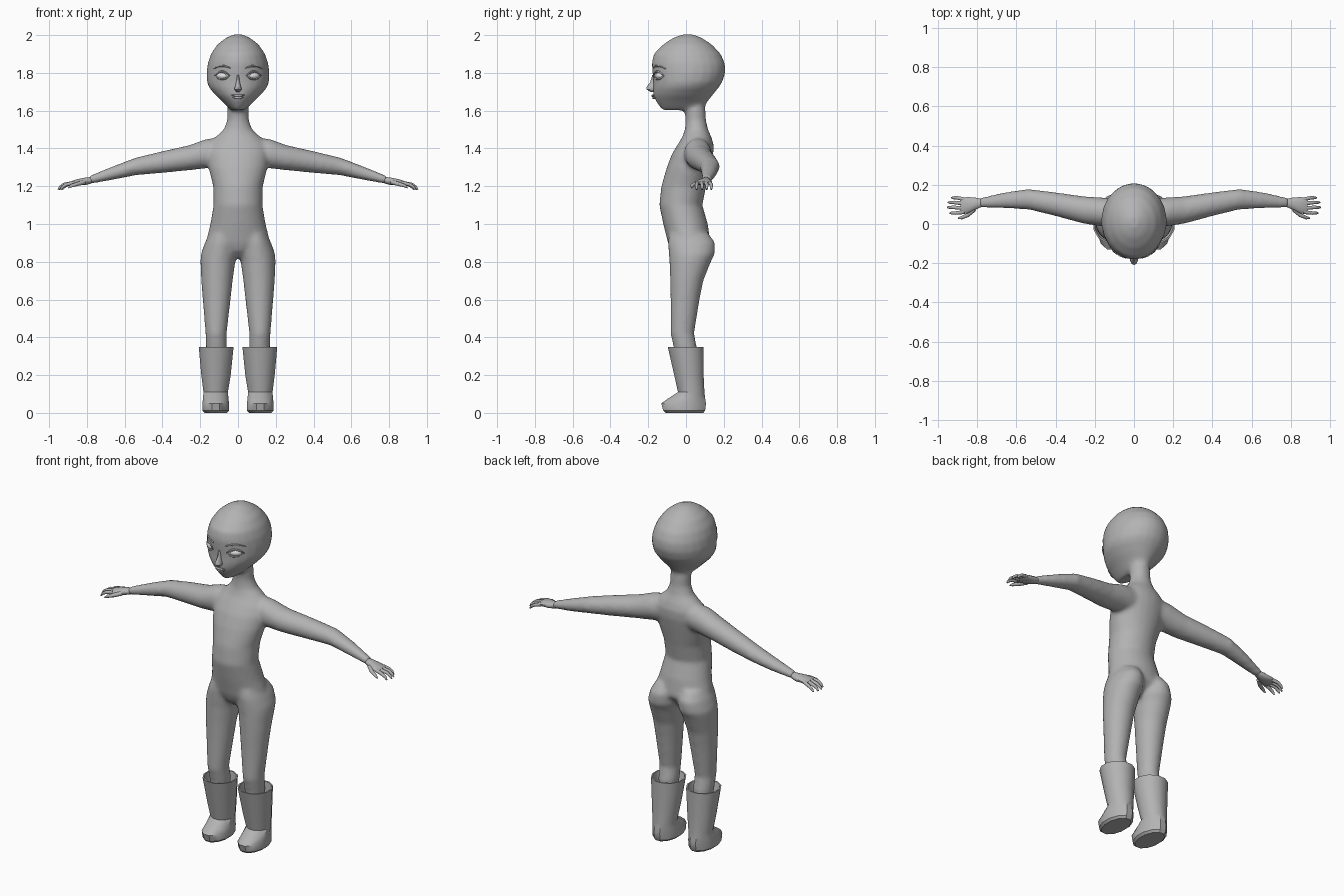
import bpy, bmesh, math
from mathutils import Vector, Matrix


def material(name, v):
    m = bpy.data.materials.new(name)
    m.diffuse_color = (v, v, v, 1)
    return m


GREY = material("matte grey", 0.45)
LIGHT = material("eye white", 0.85)


def skin_rings(bm, rings):
    """Bridge a list of point rings and close both ends."""
    vs = [[bm.verts.new(p) for p in r] for r in rings]
    n = len(vs[0])
    for a, b in zip(vs, vs[1:]):
        for i in range(n):
            bm.faces.new((a[i], a[(i + 1) % n], b[(i + 1) % n], b[i]))
    bm.faces.new(vs[0][::-1])
    bm.faces.new(vs[-1])


def ellipse(u0, u1, v0, v1, n):
    for i in range(n):
        a = 2 * math.pi * (i + 0.5) / n
        yield ((u0 + u1) / 2 + (u1 - u0) / 2 * math.cos(a),
               (v0 + v1) / 2 + (v1 - v0) / 2 * math.sin(a))


def loft_z(bm, rows, side=1, n=24):
    """Rows are (z, x0, x1, y0, y1)."""
    skin_rings(bm, [[(side * x, y, r[0]) for x, y in ellipse(*r[1:], n)] for r in rows])


def loft_x(bm, rows, side=1, n=20):
    """Rows are (x, y0, y1, z0, z1)."""
    skin_rings(bm, [[(side * r[0], y, z) for y, z in ellipse(*r[1:], n)] for r in rows])


def tube(bm, pts, radii, n=8):
    pts = [Vector(p) for p in pts]
    rings = []
    for i, p in enumerate(pts):
        d = pts[min(i + 1, len(pts) - 1)] - pts[max(i - 1, 0)]
        q = d.to_track_quat('Z', 'Y')
        rings.append([p + q @ Vector((x, y, 0))
                      for x, y in ellipse(-radii[i], radii[i], -radii[i], radii[i], n)])
    skin_rings(bm, rings)


def finish(name, bm, mat=GREY, angle=None):
    bmesh.ops.recalc_face_normals(bm, faces=bm.faces[:])
    me = bpy.data.meshes.new(name)
    bm.to_mesh(me)
    bm.free()
    ob = bpy.data.objects.new(name, me)
    bpy.context.collection.objects.link(ob)
    me.materials.append(mat)
    me.polygons.foreach_set("use_smooth", [True] * len(me.polygons))
    if angle:
        bpy.ops.object.select_all(action='DESELECT')
        ob.select_set(True)
        bpy.context.view_layer.objects.active = ob
        bpy.ops.object.shade_smooth_by_angle(angle=math.radians(angle))
    return ob


# Profiles: z, half width, front y, back y
HEAD = [(1.603, .035, -.125, .08), (1.62, .055, -.14, .10), (1.65, .085, -.16, .115),
        (1.68, .118, -.173, .14), (1.72, .152, -.176, .172), (1.75, .165, -.174, .192),
        (1.80, .167, -.178, .209), (1.85, .161, -.182, .207), (1.90, .144, -.172, .185),
        (1.95, .110, -.122, .138), (1.985, .065, -.07, .085), (2.003, .025, -.02, .04)]
TORSO = [(.82, .03, -.04, .06), (.86, .10, -.08, .10), (.90, .172, -.096, .13),
         (1.0, .147, -.121, .116), (1.1, .130, -.142, .087), (1.2, .132, -.131, .107),
         (1.3, .157, -.102, .13), (1.37, .165, -.075, .145), (1.42, .155, -.045, .147),
         (1.46, .120, -.02, .135), (1.5, .076, -.006, .117), (1.55, .057, -.002, .106),
         (1.6, .057, -.008, .104), (1.68, .05, 0, .09)]
LEG = [(.95, .02, .15, -.09, .12), (.90, .008, .176, -.096, .155), (.84, .003, .197, -.091, .153),
       (.80, .014, .199, -.088, .132), (.70, .028, .195, -.084, .092), (.60, .039, .187, -.082, .072),
       (.42, .060, .172, -.082, .043), (.35, .058, .170, -.066, .057), (.20, .075, .155, -.04, .06)]
ARM = [(.08, 0, .13, 1.31, 1.46), (.17, -.012, .136, 1.294, 1.45), (.26, .002, .142, 1.284, 1.417),
       (.40, .04, .162, 1.27, 1.386), (.54, .074, .179, 1.258, 1.352), (.66, .08, .162, 1.234, 1.307),
       (.79, .083, .133, 1.211, 1.254)]
PALM = [(.775, .088, .128, 1.214, 1.25), (.81, .072, .136, 1.205, 1.246),
        (.85, .052, .139, 1.205, 1.238), (.875, .05, .136, 1.205, 1.23), (.885, .058, .128, 1.21, 1.225)]
BOOT = [(0, .058, .178, -.112, .095), (.012, .045, .191, -.125, .105), (.05, .045, .191, -.135, .11),
        (.075, .048, .188, -.10, .105), (.11, .051, .185, -.045, .10), (.20, .036, .197, -.065, .096),
        (.35, .020, .211, -.10, .096), (.35, .028, .203, -.092, .088), (.27, .045, .188, -.07, .08)]

# Body: head, torso, legs and arms fused into one skin
bm = bmesh.new()
for prof in (HEAD, TORSO):
    loft_z(bm, [(z, -w, w, a, b) for z, w, a, b in prof])
for s in (1, -1):
    loft_z(bm, LEG, s)
    loft_x(bm, ARM, s)
body = finish("body", bm)
mod = body.modifiers.new("fuse", 'REMESH')
mod.mode = 'VOXEL'
mod.voxel_size = 0.011
mod.use_smooth_shade = True
mod = body.modifiers.new("soften", 'SMOOTH')
mod.factor = 0.5
mod.iterations = 8


def face_point(x, z, out=0.0):
    """Point on the front of the head."""
    for a, b in zip(HEAD, HEAD[1:]):
        if a[0] <= z <= b[0]:
            t = (z - a[0]) / (b[0] - a[0])
            w, f, k = (a[i] + t * (b[i] - a[i]) for i in (1, 2, 3))
            c, r = (f + k) / 2, (k - f) / 2
            return Vector((x, c - r * math.sqrt(max(0, 1 - (x / w) ** 2)) - out, z))


# Hands, boots, eyes, lids and brows on each side
for s, tag in ((1, "left"), (-1, "right")):
    bm = bmesh.new()
    loft_x(bm, PALM, s, 12)
    for y0, y1, tip in ((.125, .134, .932), (.104, .110, .948), (.081, .085, .952), (.061, .056, .940)):
        tube(bm, [(s * .865, y0, 1.219), (s * (tip - .03), y1, 1.209),
                  (s * (tip - .01), y1, 1.196), (s * tip, y1, 1.182)], (.011, .0095, .008, .004))
    tube(bm, [(s * .815, .075, 1.222), (s * .85, .045, 1.212), (s * .88, .032, 1.203),
              (s * .898, .030, 1.192)], (.013, .011, .009, .004))
    finish(tag + "_hand", bm, angle=50)

    bm = bmesh.new()
    loft_z(bm, BOOT, s, 12)
    finish(tag + "_boot", bm, angle=32)

    bm = bmesh.new()
    mat = (Matrix.Translation(face_point(s * .083, 1.785, -.012))
           @ Matrix.Rotation(s * math.radians(30), 4, 'Z') @ Matrix.Diagonal((.034, .017, .019, 1)))
    bmesh.ops.create_uvsphere(bm, u_segments=16, v_segments=10, radius=1, matrix=mat)
    finish(tag + "_eye", bm, LIGHT)

    bm = bmesh.new()
    for sign, rise in ((1, .023), (-1, .019)):
        pts = [face_point(s * (.083 + .039 * u), 1.785 + sign * rise * (1 - u * u), .001)
               for u in (-1, -.6, -.2, .2, .6, 1)]
        tube(bm, pts, (.002, .004, .005, .005, .005, .003), 6)
    finish(tag + "_eyelids", bm)

    bm = bmesh.new()
    pts = [face_point(s * x, z) for x, z in ((.04, 1.826), (.07, 1.836), (.10, 1.836), (.128, 1.822))]
    tube(bm, pts, (.003, .005, .004, .002), 6)
    finish(tag + "_brow", bm)

# Nose
bm = bmesh.new()
loft_z(bm, [(1.70, -.010, .010, -.188, -.15), (1.713, -.021, .021, -.210, -.14),
            (1.728, -.016, .016, -.207, -.14), (1.75, -.010, .010, -.190, -.15),
            (1.79, -.007, .007, -.178, -.15)], n=10)
finish("nose", bm, angle=60)

# Lips
bm = bmesh.new()
for z, w, r in ((1.680, .034, .007), (1.668, .028, .008)):
    pts = [face_point(w * u, z + .003 * u * u, .003) for u in (-1, -.5, 0, .5, 1)]
    tube(bm, pts, (.002, r * .8, r, r * .8, .002), 8)
finish("lips", bm)
